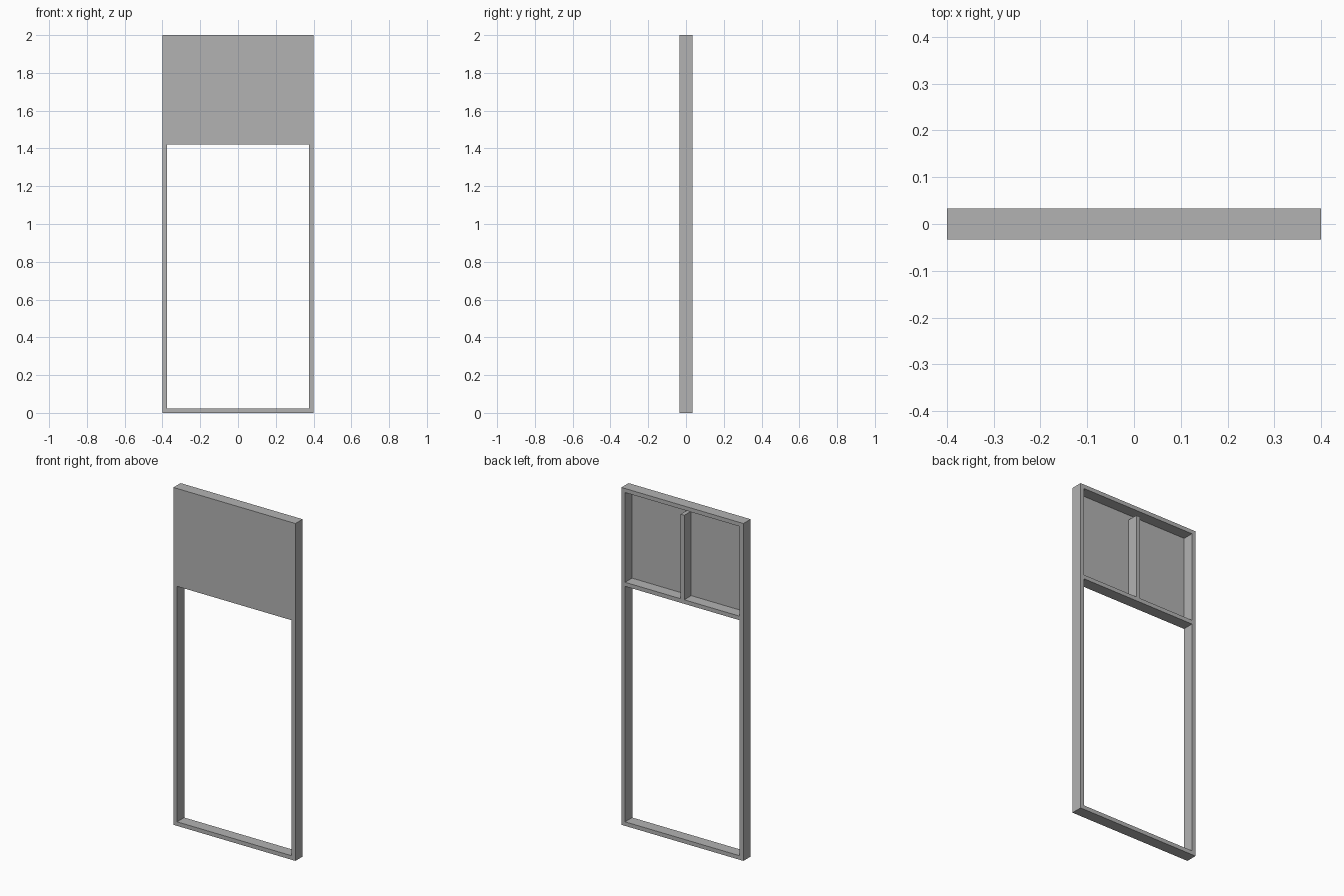
import bpy

# Remove the default cube
old = bpy.data.objects.get("Cube")
if old:
    bpy.data.objects.remove(old, do_unlink=True)

# Single flat grey
grey = bpy.data.materials.new("plain_grey")
grey.use_nodes = True
grey.diffuse_color = (0.45, 0.45, 0.45, 1)
grey.node_tree.nodes["Principled BSDF"].inputs["Base Color"].default_value = (0.45, 0.45, 0.45, 1)

WIDTH, HEIGHT, DEPTH = 0.8, 2.0, 0.067
BAR = 0.024
PANEL_BASE = 1.42
SHEET = 0.002
FRONT, BACK = -DEPTH / 2, DEPTH / 2


def box(name, x, y, z):
    """Box from (low, high) ranges on each axis."""
    bpy.ops.mesh.primitive_cube_add(size=1, location=[sum(r) / 2 for r in (x, y, z)])
    obj = bpy.context.object
    obj.name = name
    obj.scale = [r[1] - r[0] for r in (x, y, z)]
    bpy.ops.object.transform_apply(location=False, rotation=False, scale=True)
    obj.data.materials.append(grey)
    return obj


depth = (FRONT, BACK)
behind_panel = (FRONT + SHEET, BACK)
half = WIDTH / 2
inner = (-half + BAR, half - BAR)

# Upright stiles: full depth below the panel, behind it above
for side, x in (("right", (-half, inner[0])), ("left", (inner[1], half))):
    box(side + "_stile_lower", x, depth, (0, PANEL_BASE))
    box(side + "_stile_upper", x, behind_panel, (PANEL_BASE, HEIGHT))

# Cross rails
box("bottom_rail", inner, depth, (0, BAR))
box("middle_rail", inner, behind_panel, (PANEL_BASE, PANEL_BASE + BAR))
box("top_rail", inner, behind_panel, (HEIGHT - BAR, HEIGHT))

# Short centre post standing on the middle rail
box("centre_post", (-BAR / 2, BAR / 2), behind_panel, (PANEL_BASE + BAR, 1.945))

# Thin sheet covering the upper front
box("front_panel", (-half, half), (FRONT, FRONT + SHEET), (PANEL_BASE, HEIGHT))
